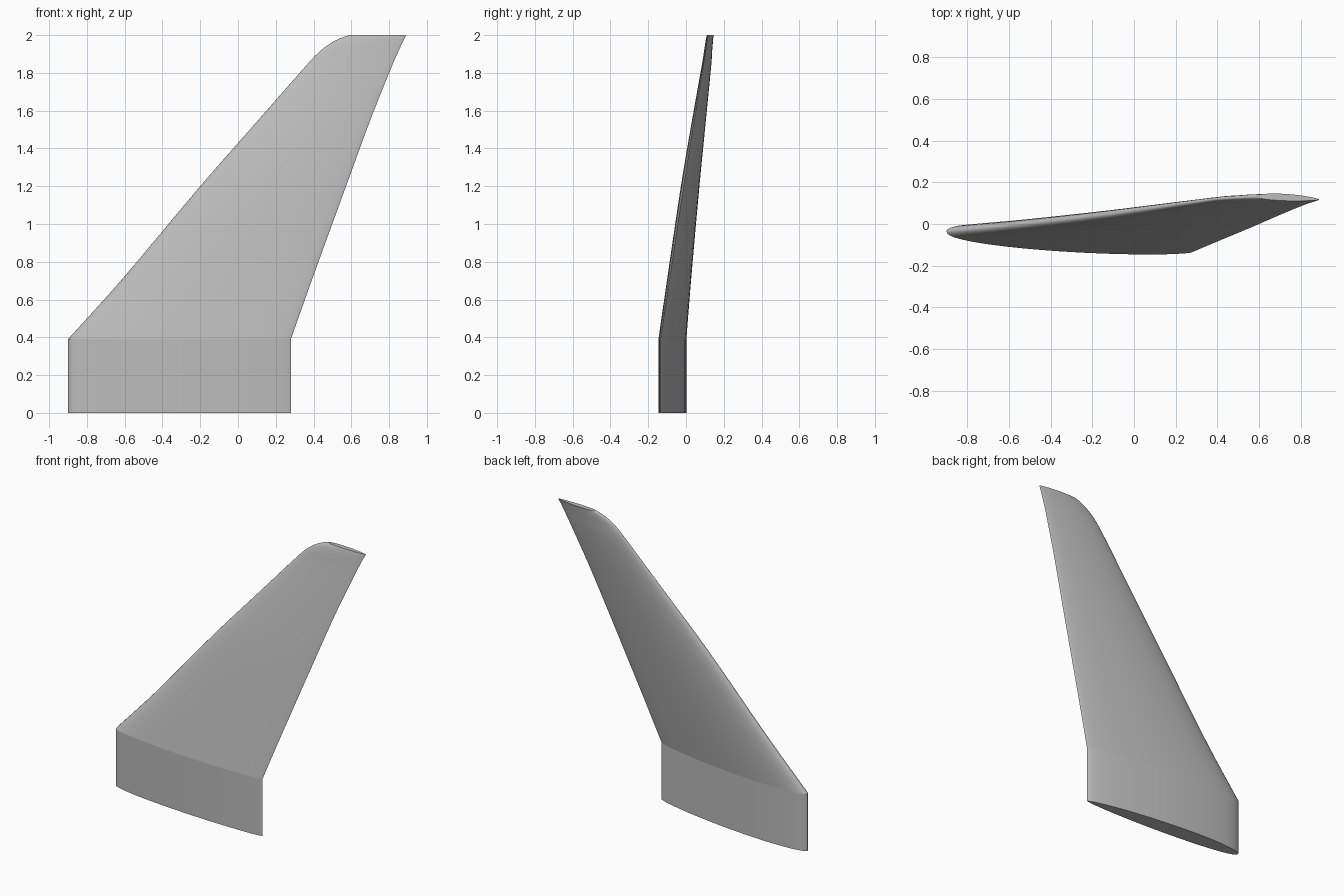
import bpy, bmesh, math

cube = bpy.data.objects.get("Cube")
if cube:
    bpy.data.objects.remove(cube)

ROOT = 0.39      # height where the straight root meets the swept blade
HALF = 24        # segments along each side of the airfoil
STEPS = 4        # loft steps between stations


def airfoil_ring(bm, z, lead_x, trail_x, lead_y, trail_y, thick):
    """One closed airfoil section, trailing edge > back > nose > front."""
    ring = []
    for i in range(2 * HALF):
        a = math.pi * i / HALF
        u = (1 + math.cos(a)) / 2
        if i <= HALF:
            bulge = 0.148 * u ** 0.5 * (1 - u) ** 0.68
        else:
            bulge = -0.105 * u ** 0.4 * (1 - u) ** 0.7
        x = lead_x + (trail_x - lead_x) * u
        y = lead_y + (trail_y - lead_y) * u + bulge * thick
        ring.append(bm.verts.new((x, y, z)))
    return ring


def smooth_between(p, q, r, s, t):
    """Cubic blend through stations spaced unevenly in height."""
    h = r[0] - q[0]
    out = [q[0] + h * t]
    for a, b, c, d in list(zip(p, q, r, s))[1:]:
        m0 = (c - a) / (r[0] - p[0]) * h
        m1 = (d - b) / (s[0] - q[0]) * h
        out.append((2*t**3 - 3*t**2 + 1) * b + (t**3 - 2*t**2 + t) * m0
                   + (3*t**2 - 2*t**3) * c + (t**3 - t**2) * m1)
    return out


# Stations: height, leading x, trailing x, leading y, trailing y, thickness
stations = [
    (ROOT, -0.9, 0.28, -0.035, -0.135, 1),
    (0.7, -0.62, 0.39, -0.01, -0.088, 0.92),
    (1.2, -0.2, 0.572, 0.037, -0.012, 0.76),
    (1.57, 0.125, 0.708, 0.082, 0.047, 0.56),
    (1.86, 0.38, 0.825, 0.118, 0.095, 0.38),
    (1.92, 0.44, 0.852, 0.123, 0.104, 0.34),
    (1.96, 0.495, 0.87, 0.127, 0.11, 0.32),
    (1.985, 0.545, 0.883, 0.13, 0.114, 0.3),
    (2, 0.59, 0.89, 0.133, 0.117, 0.28),
]

# Straight root, then the swept blade
bm = bmesh.new()
rings = [airfoil_ring(bm, 0, *stations[0][1:])]
last = len(stations) - 1
for n in range(last):
    q, r = stations[n], stations[n + 1]
    # Mirrored end points keep the curve running straight out at the ends
    p = stations[n - 1] if n else [2 * a - b for a, b in zip(q, r)]
    s = stations[n + 2] if n + 2 <= last else [2 * b - a for a, b in zip(q, r)]
    for k in range(STEPS):
        rings.append(airfoil_ring(bm, *smooth_between(p, q, r, s, k / STEPS)))
rings.append(airfoil_ring(bm, *stations[last]))

for low, high in zip(rings, rings[1:]):
    for i in range(2 * HALF):
        j = (i + 1) % (2 * HALF)
        bm.faces.new((low[i], low[j], high[j], high[i]))
bm.faces.new(rings[0])
bm.faces.new(rings[-1])
bmesh.ops.recalc_face_normals(bm, faces=bm.faces)

# Sharp crease around the top of the root
crease = set(rings[1])
for e in bm.edges:
    if e.verts[0] in crease and e.verts[1] in crease:
        e.smooth = False

mesh = bpy.data.meshes.new("blade")
bm.to_mesh(mesh)
bm.free()
blade = bpy.data.objects.new("blade", mesh)
bpy.context.collection.objects.link(blade)

# Plain grey metal
grey = bpy.data.materials.new("plain grey")
grey.use_nodes = True
colour = (0.5, 0.5, 0.5, 1)
grey.diffuse_color = colour
grey.node_tree.nodes["Principled BSDF"].inputs["Base Color"].default_value = colour
mesh.materials.append(grey)

bpy.ops.object.select_all(action='DESELECT')
blade.select_set(True)
bpy.context.view_layer.objects.active = blade
bpy.ops.object.shade_smooth_by_angle(angle=math.radians(40), keep_sharp_edges=True)
